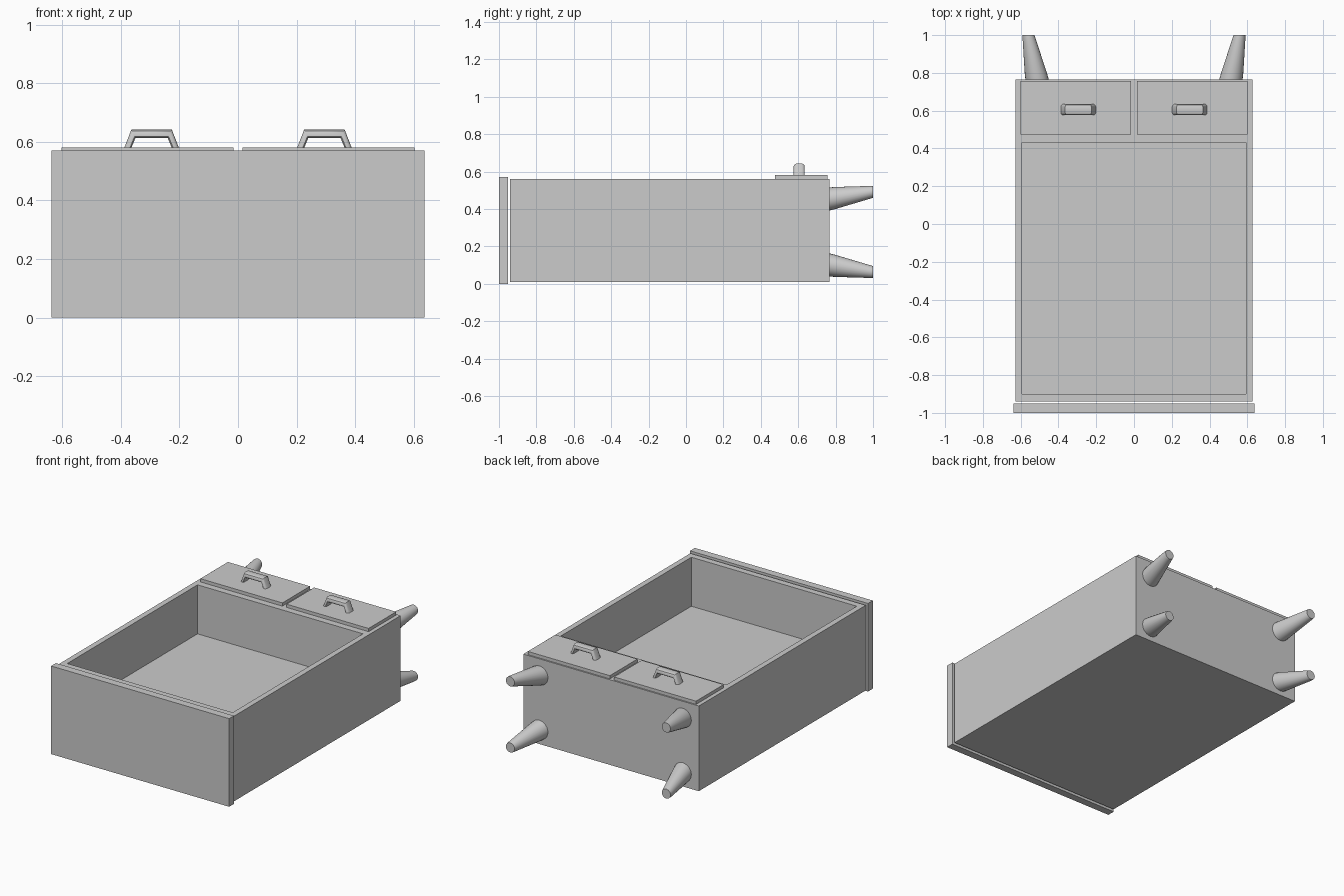
import bpy, bmesh, math
from mathutils import Vector

if "Cube" in bpy.data.objects:
    bpy.data.objects.remove(bpy.data.objects["Cube"])


def make_object(name, bm, smooth=False):
    bmesh.ops.recalc_face_normals(bm, faces=bm.faces)
    me = bpy.data.meshes.new(name)
    bm.to_mesh(me)
    bm.free()
    ob = bpy.data.objects.new(name, me)
    bpy.context.collection.objects.link(ob)
    if smooth:
        bpy.ops.object.select_all(action='DESELECT')
        ob.select_set(True)
        bpy.context.view_layer.objects.active = ob
        bpy.ops.object.shade_smooth_by_angle(angle=math.radians(35))
    return ob


def add_box(bm, lo, hi):
    verts = bmesh.ops.create_cube(bm, size=1)["verts"]
    for v in verts:
        v.co = Vector([lo[i] + (v.co[i] + 0.5) * (hi[i] - lo[i]) for i in range(3)])
    return verts


def box(name, lo, hi):
    bm = bmesh.new()
    add_box(bm, lo, hi)
    return make_object(name, bm)


def loft(name, rings):
    bm = bmesh.new()
    loops = [[bm.verts.new(p) for p in ring] for ring in rings]
    n = len(loops[0])
    for a, b in zip(loops, loops[1:]):
        for i in range(n):
            j = (i + 1) % n
            bm.faces.new((a[i], a[j], b[j], b[i]))
    bm.faces.new(loops[0])
    bm.faces.new(loops[-1])
    return make_object(name, bm, smooth=True)


# Cabinet lying on its back: the open front faces up
def cabinet_body():
    bm = bmesh.new()
    add_box(bm, (-0.628, -0.941, 0.009), (0.628, 0.766, 0.56))
    bm.faces.ensure_lookup_table()
    top = max(bm.faces, key=lambda f: f.calc_center_median().z)
    bmesh.ops.inset_individual(bm, faces=[top], thickness=0.036)
    for v in top.verts:                       # opening outline
        v.co.x = math.copysign(0.592, v.co.x)
        v.co.y = 0.432 if v.co.y > 0 else -0.90
    cavity = bmesh.ops.extrude_discrete_faces(bm, faces=[top])["faces"][0]
    for v in cavity.verts:                    # recess floor
        v.co.z = 0.243
    return make_object("cabinet_body", bm)


cabinet_body()

# Top board, slightly overhanging the body
box("top_board", (-0.637, -1.0, 0.0), (0.637, -0.951, 0.57))


# Handle: rounded bar swept along a trapezoid path
def handle(name, cx):
    outer = [(-0.095, 0.575), (-0.069, 0.642), (0.069, 0.642), (0.095, 0.575)]
    inner = [(-0.071, 0.575), (-0.055, 0.613), (0.055, 0.613), (0.071, 0.575)]
    # (across y, fraction from inner to outer side)
    section = [(-0.022, 0), (0.022, 0), (0.029, 0.2), (0.029, 0.6), (0.025, 0.85),
               (0.016, 1), (-0.016, 1), (-0.025, 0.85), (-0.029, 0.6), (-0.029, 0.2)]
    rings = []
    for (ox, oz), (ix, iz) in zip(outer, inner):
        rings.append([(cx + ix + (ox - ix) * t, 0.605 + y, iz + (oz - iz) * t)
                      for y, t in section])
    loft(name, rings)


# Tapered leg, splayed outwards
def leg(name, sx, sz):
    stations = [(0.76, 0.512, 0.175, 0.062), (0.79, 0.518, 0.18, 0.060),
                (0.985, 0.556, 0.212, 0.034), (1.0, 0.558, 0.214, 0.031)]
    rings = []
    for y, x, dz, r in stations:
        rings.append([(sx * x + r * math.cos(2 * math.pi * k / 24), y,
                       0.277 + sz * dz + r * math.sin(2 * math.pi * k / 24))
                      for k in range(24)])
    loft(name, rings)


for side, sx in (("left", -1), ("right", 1)):
    xs = sorted((sx * 0.015, sx * 0.602))
    box(side + "_drawer_front", (xs[0], 0.475, 0.555), (xs[1], 0.757, 0.581))
    handle(side + "_drawer_handle", sx * 0.295)
    for level, sz in (("front", 1), ("back", -1)):
        leg(f"{side}_{level}_leg", sx, sz)
